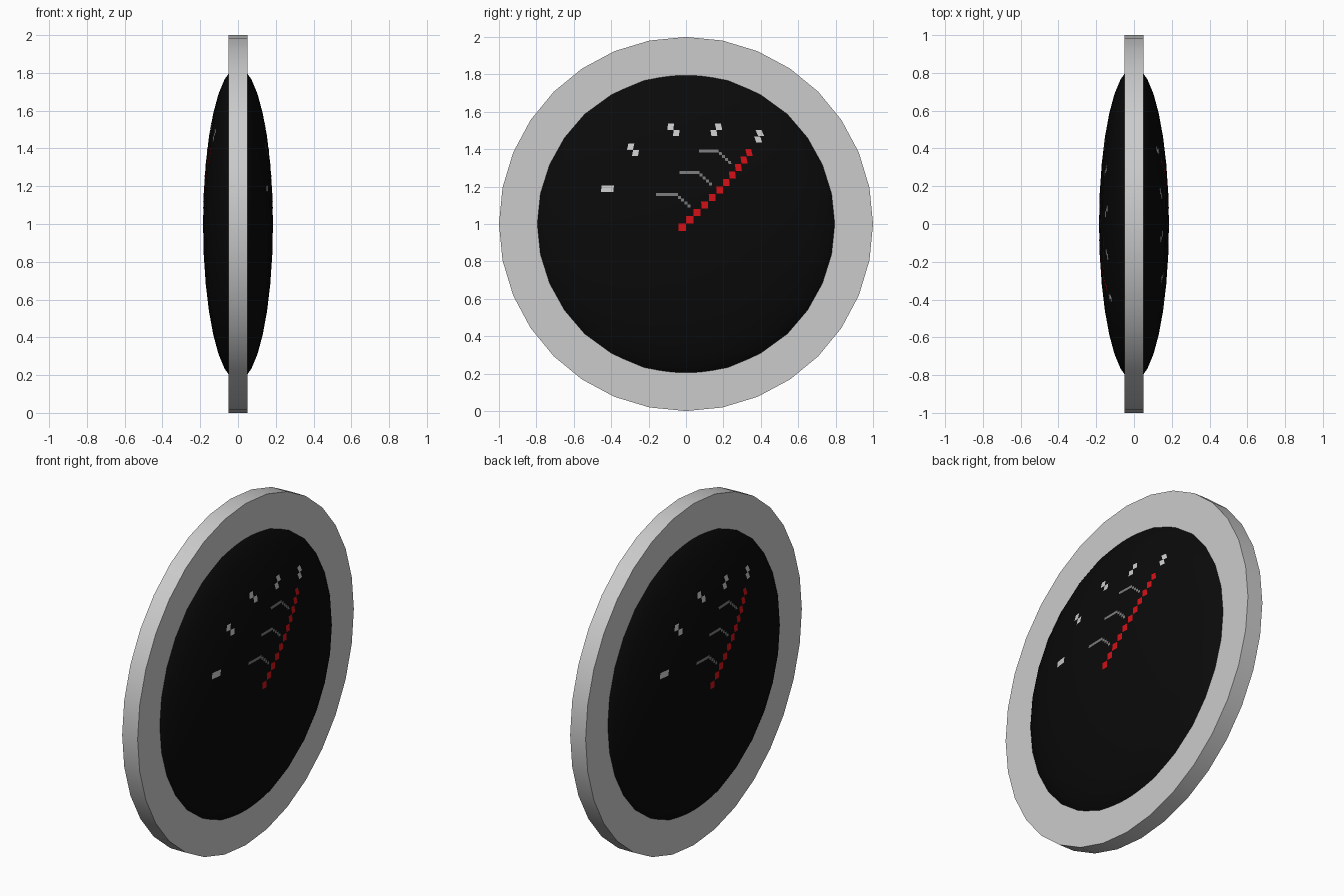
import bpy, bmesh
from math import pi, sqrt

if "Cube" in bpy.data.objects:
    bpy.data.objects.remove(bpy.data.objects["Cube"])

R, DEPTH = 0.83, 0.185          # dome radius and half thickness


def material(name, rgb):
    m = bpy.data.materials.new(name)
    m.diffuse_color = (*rgb, 1)
    m.use_nodes = True
    m.node_tree.nodes["Principled BSDF"].inputs["Base Color"].default_value = m.diffuse_color
    return m


black = material("black", (0.003, 0.003, 0.003))
white = material("white", (0.62, 0.62, 0.62))
grey = material("grey", (0.2, 0.2, 0.2))
red = material("red", (0.65, 0.005, 0.008))

# Outer rim: flat 32-sided disc facing x
bpy.ops.mesh.primitive_cylinder_add(vertices=32, radius=1, depth=0.1,
                                    location=(0, 0, 1), rotation=(0, pi / 2, 0))
rim = bpy.context.object
rim.name = "rim"
bpy.ops.object.shade_smooth_by_angle(angle=pi / 6)

# Dial: flattened sphere bulging out of both faces
bpy.ops.mesh.primitive_uv_sphere_add(segments=32, ring_count=16, radius=R,
                                     location=(0, 0, 1))
dial = bpy.context.object
dial.name = "dial"
dial.scale = (DEPTH / R, 1, 1)
bpy.ops.object.transform_apply(location=False, rotation=False, scale=True)
bpy.ops.object.shade_smooth()
dial.data.materials.append(black)


def marks(name, rects, mat):
    """Thin patches (y, z, width, height) laid on the dome, on both faces."""
    bm = bmesh.new()
    for cy, cz, w, h in rects:
        zr = cz - 1
        skew = -cy * zr / (R * R - zr * zr)
        n = max(1, round(w / 0.03))
        for side in (1, -1):
            for i in range(n):
                y0, y1 = cy - w / 2 + w * i / n, cy - w / 2 + w * (i + 1) / n
                vs = []
                for y, dz in ((y0, -h / 2), (y1, -h / 2), (y1, h / 2), (y0, h / 2)):
                    y, z = y + skew * dz, zr + dz
                    x = DEPTH * sqrt(1 - (y * y + z * z) / R ** 2) + 0.001
                    vs.append(bm.verts.new((side * x, side * y, z + 1)))
                bm.faces.new(vs)
    me = bpy.data.meshes.new(name)
    bm.to_mesh(me)
    bm.free()
    me.materials.append(mat)
    bpy.context.collection.objects.link(bpy.data.objects.new(name, me))


# Needle: diagonal stair of squares, tighter towards the tip
needle_y = (-0.02, 0.02, 0.06, 0.1, 0.14, 0.18, 0.215, 0.248, 0.28, 0.31, 0.337)
marks("needle", [(y, 0.982 + 0.04 * i, 0.039 - 0.0008 * i, 0.039)
                 for i, y in enumerate(needle_y)], red)

# Scale ticks around the top of the dial
ticks = [(-0.42, 1.188, 0.066, 0.034)]
for y, z in ((-0.296, 1.413), (-0.27, 1.379), (-0.082, 1.52), (-0.052, 1.487),
             (0.149, 1.487), (0.174, 1.52), (0.386, 1.452), (0.395, 1.486)):
    ticks.append((y, z, 0.032, 0.033))
marks("scale_ticks", ticks, white)

# Three bent grey lines beside the needle
lines = []
for y0, y1, z in ((-0.16, -0.043, 1.157), (-0.035, 0.072, 1.275), (0.07, 0.175, 1.39)):
    lines.append(((y0 + y1) / 2, z, y1 - y0, 0.015))
    for i in range(4):
        lines.append((y1 + 0.009 + 0.0165 * i, z - 0.014 - 0.0155 * i, 0.016, 0.016))
marks("bent_lines", lines, grey)
